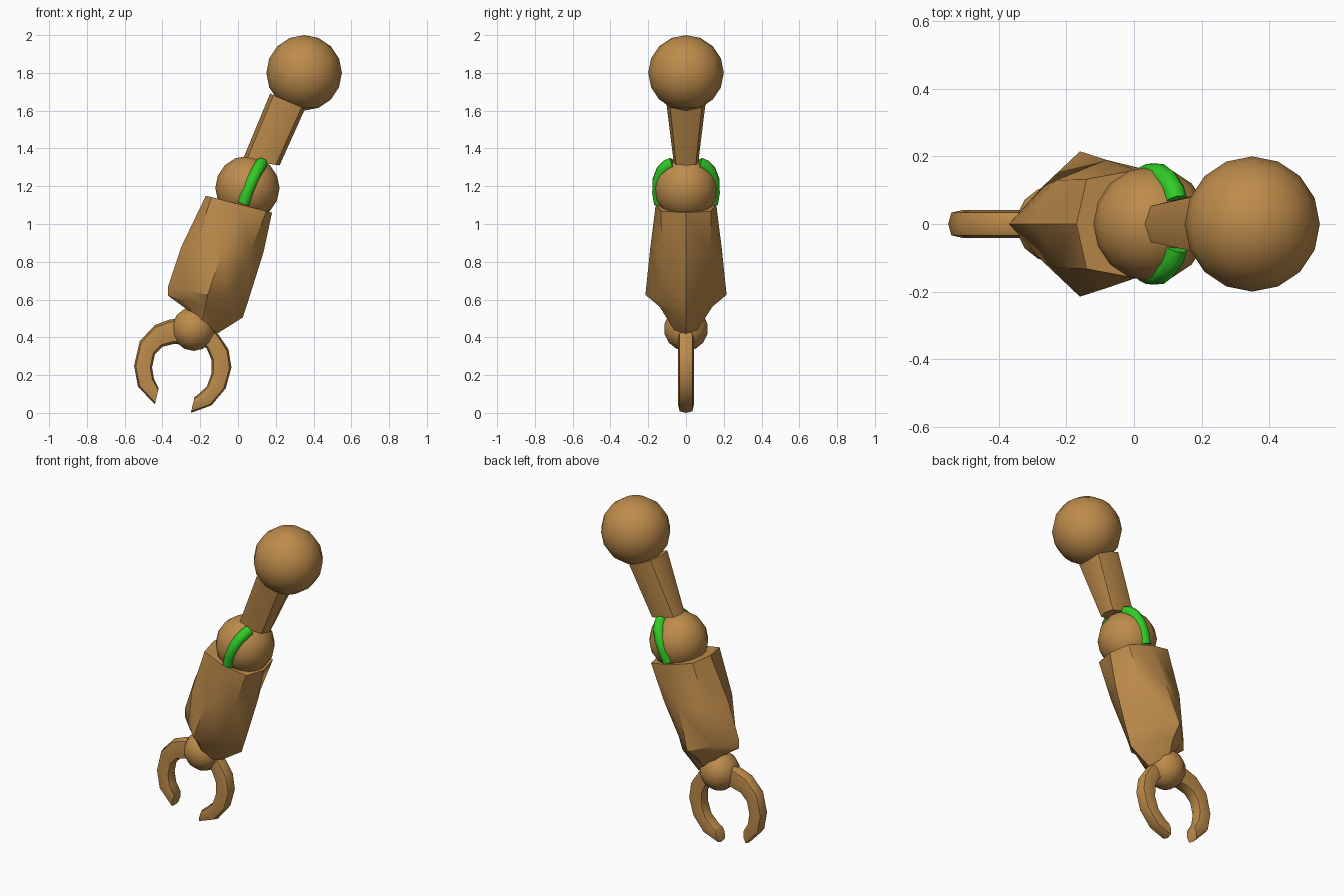
import bpy, bmesh, math
from mathutils import Vector

if "Cube" in bpy.data.objects:
    bpy.data.objects.remove(bpy.data.objects["Cube"])


def material(name, color):
    m = bpy.data.materials.new(name)
    m.diffuse_color = color
    m.use_nodes = True
    m.node_tree.nodes["Principled BSDF"].inputs["Base Color"].default_value = m.diffuse_color
    return m


brown = material("brown", (0.51, 0.26, 0.07, 1))
green = material("green", (0.03, 0.60, 0.02, 1))


def finish(obj, mat, angle=42):
    obj.data.materials.append(mat)
    bpy.ops.object.select_all(action='DESELECT')
    obj.select_set(True)
    bpy.context.view_layer.objects.active = obj
    bpy.ops.object.shade_smooth_by_angle(angle=math.radians(angle))


def ball(name, x, z, r, segs=16):
    bpy.ops.mesh.primitive_uv_sphere_add(segments=segs, ring_count=segs // 2,
                                         radius=r, location=(x, 0, z))
    obj = bpy.context.object
    obj.name = name
    finish(obj, brown, 60)


def loft(name, stations, angle=42):
    """Eight-sided rings spanning two outline points (x1, z1)-(x2, z2),
    with half depth in y and a corner factor (0.5 diamond, 0.71 round, 1 box)."""
    bm = bmesh.new()
    rings = []
    for x1, z1, x2, z2, depth, k in stations:
        a, b = Vector((x1, 0, z1)), Vector((x2, 0, z2))
        mid, u, v = (a + b) / 2, (b - a) / 2, Vector((0, depth, 0))
        corners = [(1, 0), (k, k), (0, 1), (-k, k), (-1, 0), (-k, -k), (0, -1), (k, -k)]
        rings.append([bm.verts.new(mid + u * p + v * q) for p, q in corners])
    for r, s in zip(rings, rings[1:]):
        for i in range(8):
            j = (i + 1) % 8
            bm.faces.new((r[i], r[j], s[j], s[i]))
    bm.faces.new(rings[0])
    bm.faces.new(rings[-1])
    bmesh.ops.recalc_face_normals(bm, faces=bm.faces)
    mesh = bpy.data.meshes.new(name)
    bm.to_mesh(mesh)
    bm.free()
    obj = bpy.data.objects.new(name, mesh)
    bpy.context.collection.objects.link(obj)
    finish(obj, brown, angle)


# Joints
ball("shoulder", 0.35, 1.80, 0.20)
ball("elbow", 0.05, 1.19, 0.17)
ball("wrist", -0.235, 0.445, 0.117, 14)

# Upper arm, flattening towards the elbow
loft("upper_arm", [(0.17, 1.69, 0.355, 1.61, 0.105, 0.8),
                   (0.025, 1.34, 0.22, 1.31, 0.065, 0.8)])

# Forearm, rounded at the elbow and diamond-shaped at the wrist
loft("forearm", [(-0.17, 1.15, 0.18, 1.06, 0.16, 0.83),
                 (-0.30, 0.88, 0.135, 0.85, 0.19, 0.68),
                 (-0.37, 0.67, 0.05, 0.58, 0.215, 0.52),
                 (-0.37, 0.62, 0.025, 0.505, 0.14, 0.55),
                 (-0.27, 0.55, -0.11, 0.42, 0.09, 0.7)], 35)

# Claws
loft("left_claw", [(-0.27, 0.50, -0.27, 0.36, 0.042, 0.8),
                   (-0.36, 0.495, -0.34, 0.365, 0.042, 0.8),
                   (-0.44, 0.465, -0.40, 0.35, 0.042, 0.8),
                   (-0.52, 0.38, -0.44, 0.31, 0.042, 0.8),
                   (-0.55, 0.25, -0.455, 0.24, 0.042, 0.8),
                   (-0.53, 0.14, -0.445, 0.18, 0.042, 0.8),
                   (-0.44, 0.045, -0.42, 0.13, 0.042, 0.8)], 55)
loft("right_claw", [(-0.15, 0.46, -0.20, 0.37, 0.042, 0.8),
                    (-0.10, 0.41, -0.165, 0.34, 0.042, 0.8),
                    (-0.05, 0.335, -0.14, 0.28, 0.042, 0.8),
                    (-0.035, 0.24, -0.14, 0.21, 0.042, 0.8),
                    (-0.065, 0.13, -0.165, 0.14, 0.042, 0.8),
                    (-0.14, 0.04, -0.22, 0.09, 0.042, 0.8),
                    (-0.25, 0.0, -0.23, 0.085, 0.042, 0.8)], 55)

# Green bands curving around both sides of the elbow
for side, sign in (("front", -1), ("back", 1)):
    curve = bpy.data.curves.new(side + "_elbow_band", 'CURVE')
    curve.dimensions = '3D'
    curve.bevel_depth = 0.033
    curve.bevel_resolution = 2
    curve.use_fill_caps = True
    path = [(0.03, 0.138, 1.11), (0.05, 0.148, 1.17), (0.075, 0.147, 1.23),
            (0.10, 0.128, 1.28), (0.117, 0.10, 1.308), (0.125, 0.07, 1.32)]
    spline = curve.splines.new('POLY')
    spline.points.add(len(path) - 1)
    for p, (x, y, z) in zip(spline.points, path):
        p.co = (x, sign * y, z, 1)
        p.radius = 1
    spline.use_smooth = True
    curve.materials.append(green)
    band = bpy.data.objects.new(side + "_elbow_band", curve)
    bpy.context.collection.objects.link(band)
